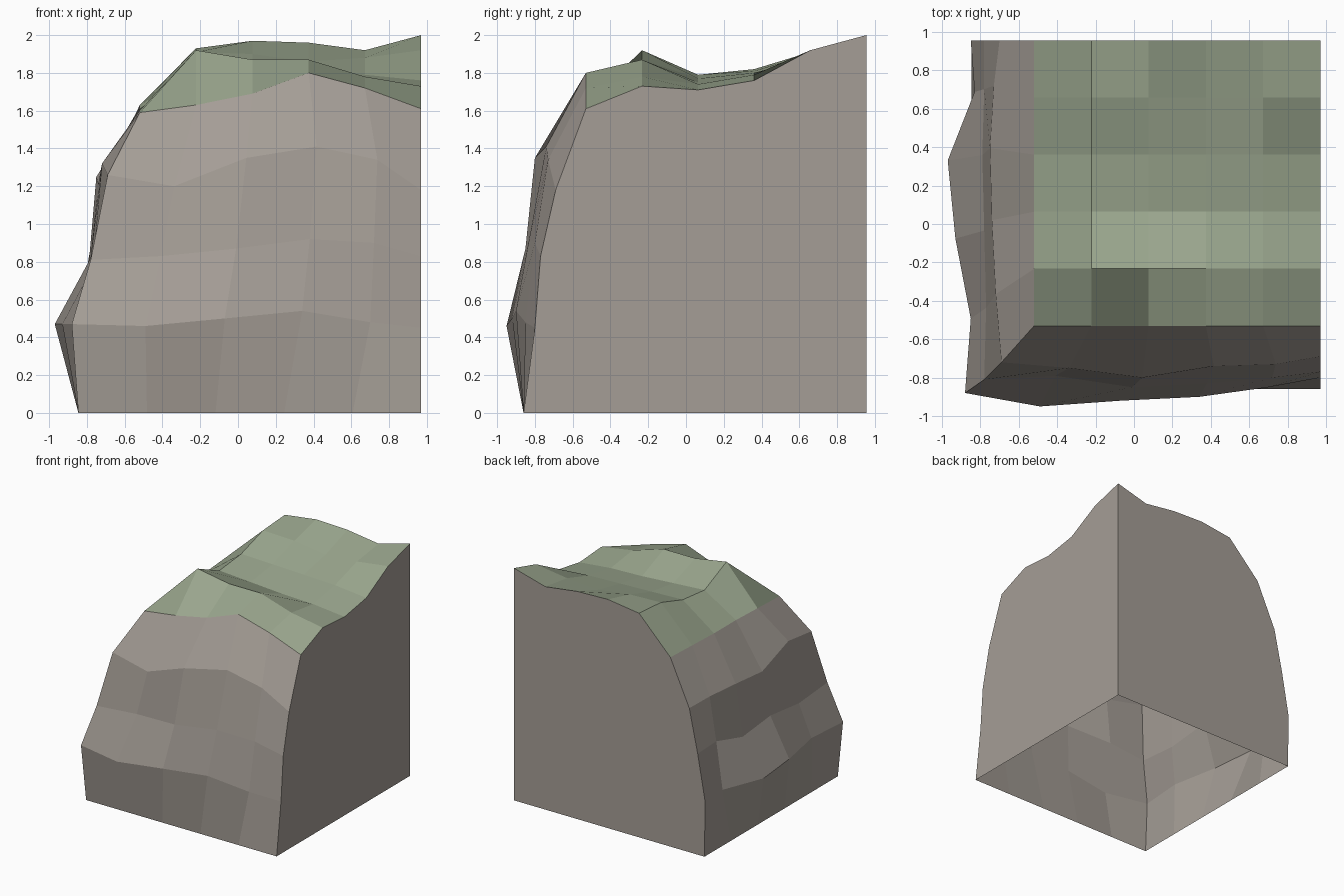
import bpy

if "Cube" in bpy.data.objects:
    bpy.data.objects.remove(bpy.data.objects["Cube"])

EAST, NORTH = 0.97, 0.955      # flat cut planes
WEST_RIM, SOUTH_RIM = -0.52, -0.53   # edges of the grassy top
COUNT = 6


def make_material(name, colour):
    material = bpy.data.materials.new(name)
    material.use_nodes = True
    material.diffuse_color = (*colour, 1)
    shader = material.node_tree.nodes["Principled BSDF"]
    shader.inputs["Base Color"].default_value = (*colour, 1)
    return material


def make_object(name, points, faces, material):
    mesh = bpy.data.meshes.new(name)
    mesh.from_pydata(points, [], faces)
    mesh.materials.append(material)
    mesh.update()
    item = bpy.data.objects.new(name, mesh)
    bpy.context.collection.objects.link(item)
    return item


def make_sheet(name, rows, material, flip=False):
    """Join rows of equally many points into a faceted sheet."""
    points = [point for row in rows for point in row]
    width = len(rows[0])
    faces = []
    for r in range(len(rows) - 1):
        for c in range(width - 1):
            a = r * width + c
            face = (a, a + 1, a + width + 1, a + width)
            faces.append(face[::-1] if flip else face)
    return make_object(name, points, faces, material)


def spread(start, end, shifts=None):
    """Evenly spaced stations, each nudged by its shift."""
    shifts = shifts or [0] * COUNT
    return [start + (end - start) * i / (COUNT - 1) + shifts[i] for i in range(COUNT)]


grass = make_material("moss green", (0.33, 0.39, 0.275))
stone = make_material("warm grey stone", (0.375, 0.34, 0.305))

# Grassy top: heights in hundredths, front row first, left to right
heights = [
    (159, 163, 169, 180, 172, 161),
    (160, 192, 187, 187, 178, 173),
    (161, 179, 177, 175, 174, 171),
    (161, 182, 181, 180, 179, 176),
    (162, 191, 190, 186, 188, 192),
    (163, 193, 197, 196, 192, 200),
]
top = [[(x, y, h / 100) for x, h in zip(spread(WEST_RIM, EAST), line)]
       for y, line in zip(spread(SOUTH_RIM, NORTH), heights)]
make_sheet("grassy_top", top, grass)

# Cliff ledges, upper to lower: outward bulge and height, corner to cut plane
front_ledges = [
    ((72, 75, 80, 74, 73, 69), (126, 120, 135, 141, 134, 118)),
    ((81, 79, 85, 83, 80, 77), (81, 83, 87, 92, 90, 83)),
    ((88, 95, 92, 90, 85, 80), (47, 46, 50, 54, 48, 45)),
]
side_ledges = [
    ((69, 72, 74, 75, 73, 70), (126, 132, 121, 125, 126, 124)),
    ((78, 77, 78, 79, 78, 78), (81, 77, 82, 79, 88, 87)),
    ((88, 85, 93, 97, 83, 85), (47, 47, 47, 47, 47, 48)),
]
NUDGE = (0, 0.02, 0.07, 0.11, 0.10, 0)
BASE_X, BASE_Y = -0.845, -0.86

# Front cliff below the front rim
front = [top[0]]
for (bulge, level), (side_bulge, _) in zip(front_ledges, side_ledges):
    along = spread(-side_bulge[0] / 100, EAST, NUDGE)
    front.append([(x, -b / 100, z / 100) for x, b, z in zip(along, bulge, level)])
front.append([(x, BASE_Y, 0) for x in spread(BASE_X, EAST)])
make_sheet("front_cliff", front, stone, flip=True)

# Side cliff below the right-hand rim
side = [[row[0] for row in top]]
for (bulge, level), (front_bulge, _) in zip(side_ledges, front_ledges):
    along = spread(-front_bulge[0] / 100, NORTH, NUDGE)
    side.append([(-b / 100, y, z / 100) for y, b, z in zip(along, bulge, level)])
side.append([(BASE_X, y, 0) for y in spread(BASE_Y, NORTH)])
make_sheet("side_cliff", side, stone)

# Flat cut walls closing the two remaining sides; the underside stays open
foot = (EAST, NORTH, 0)
back_outline = [foot] + [row[-1] for row in reversed(side)] + top[-1][1:]
make_object("back_wall", back_outline, [tuple(range(len(back_outline)))], stone)
end_outline = [row[-1] for row in reversed(front)] + [row[-1] for row in top[1:]] + [foot]
make_object("end_wall", end_outline, [tuple(reversed(range(len(end_outline))))], stone)
